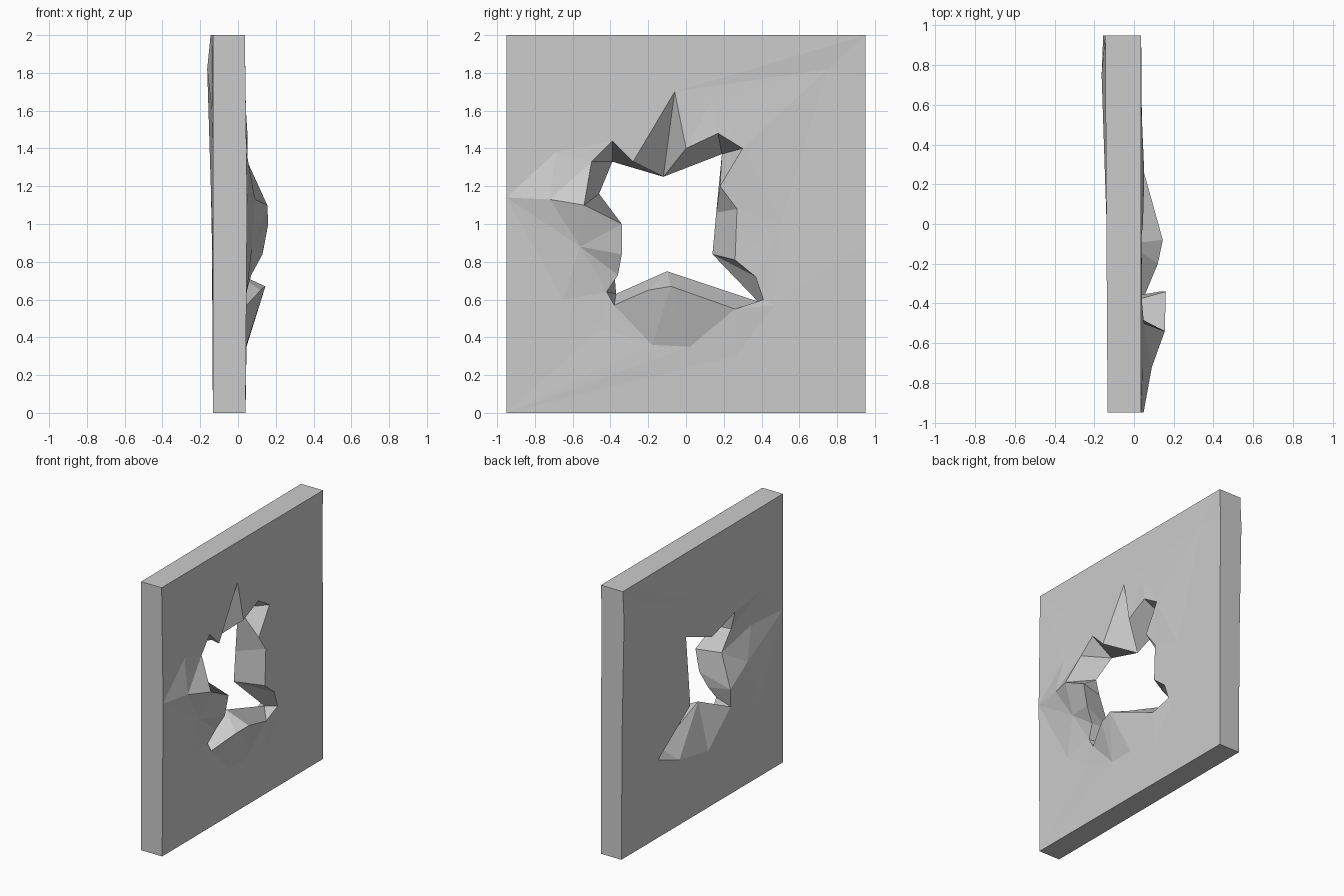
import bpy, bmesh
from mathutils import Vector
from mathutils.geometry import delaunay_2d_cdt

if "Cube" in bpy.data.objects:
    bpy.data.objects.remove(bpy.data.objects["Cube"])

# All points are (y, z, x): position on the panel, then depth
# Outer border: (y, z, front depth, back depth)
BORDER = [(-.95, 0, .04, -.133), (-.95, 1.14, .048, -.133), (-.95, 2, .036, -.133),
          (.95, 2, .036, -.145), (.95, 1.78, .03, -.155), (.95, .9, .036, -.138), (.95, 0, .036, -.133)]

# Torn rim of the hole on the front (+x) skin, clockwise from the left
FRONT_RIM = [(-.54, 1.10, .155), (-.50, 1.33, .05), (-.39, 1.44, .04), (-.28, 1.33, .04),
             (-.06, 1.70, .038), (0, 1.40, .045), (.17, 1.48, .05), (.30, 1.40, .05),
             (.18, 1.20, .045), (.27, 1.08, .04), (.26, .81, .04), (.37, .72, .04),
             (.41, .60, .04), (.26, .55, .05), (-.08, .67, .145), (-.20, .65, .12),
             (-.38, .57, .045), (-.42, .64, .045), (-.36, .73, .07), (-.34, .84, .13),
             (-.34, 1.0, .16)]
# Inner rim the front rim breaks back to
INNER_RIM = [(-.46, 1.16, -.05), (-.39, 1.33, -.13), (-.12, 1.25, -.13), (.19, 1.37, -.133),
             (.16, 1.06, -.133), (.14, .84, -.133), (.38, .59, -.05), (-.10, .75, -.03),
             (-.37, .63, -.11), (-.38, .75, -.10), (-.39, 1.0, -.02)]
LINK = [0, 1, 1, 2, 2, 2, 3, 3, 3, 4, 5, 5, 6, 6, 7, 7, 8, 8, 9, 9, 10]
# Deeper notch in the lower corner, cut only in the back skin
NOTCH = [(.52, .58, -.135), (.27, .485, -.135)]

# Crease points where the skins start to bulge
FRONT_CREASE = [(-.69, 1.38, .045), (-.72, 1.13, .09), (-.56, .88, .075), (-.65, .60, .042),
                (-.18, .36, .045), (.02, .35, .045), (.26, .30, .04), (.47, .57, .04),
                (-.45, .45, .04), (.75, 1.82, .03), (.14, 1.66, .038), (.5, 1.0, .038)]
BACK_CREASE = [(-.70, 1.38, -.133), (-.65, 1.12, -.08), (-.58, .88, -.10), (-.68, .56, -.133),
               (-.07, .42, -.133), (-.39, .42, -.133), (.75, 1.82, -.163), (0, 1.6, -.138),
               (.5, 1.0, -.138)]

bm = bmesh.new()


def add(points):
    return [bm.verts.new((x, y, z)) for y, z, x in points]


def face(*verts):
    unique = list(dict.fromkeys(verts))
    if len(unique) > 2:
        bm.faces.new(unique)


def skin(border, rim, crease):
    """Triangulate one skin of the panel, leaving the hole open."""
    verts = rim + border + crease
    flat = [Vector((v.co.y, v.co.z)) for v in verts]
    hole_loop = list(range(len(rim)))[::-1]      # counter-clockwise
    _, _, tris, source, _, inside = delaunay_2d_cdt(flat, [], [hole_loop], 0, 1e-5)
    for tri, hole in zip(tris, inside):
        if not hole:
            face(*[verts[source[i][0]] for i in tri])


front_border = add([(y, z, f) for y, z, f, b in BORDER])
back_border = add([(y, z, b) for y, z, f, b in BORDER])
front_rim, inner, notch = add(FRONT_RIM), add(INNER_RIM), add(NOTCH)
back_rim = inner[:6] + notch + inner[7:]

# Front and back skins
skin(front_border, front_rim, add(FRONT_CREASE))
skin(back_border, back_rim, add(BACK_CREASE))

# Panel edges
for i in range(len(BORDER)):
    j = (i + 1) % len(BORDER)
    face(front_border[i], front_border[j], back_border[j], back_border[i])

# Broken faces through the thickness
for i in range(len(front_rim)):
    j = (i + 1) % len(front_rim)
    face(front_rim[i], front_rim[j], inner[LINK[j]], inner[LINK[i]])
for a, b in zip([inner[5]] + notch, notch + [inner[7]]):
    face(a, b, inner[6])

bmesh.ops.recalc_face_normals(bm, faces=bm.faces[:])
mesh = bpy.data.meshes.new("broken_wall_panel")
bm.to_mesh(mesh)
bm.free()
panel = bpy.data.objects.new("broken_wall_panel", mesh)
bpy.context.collection.objects.link(panel)
